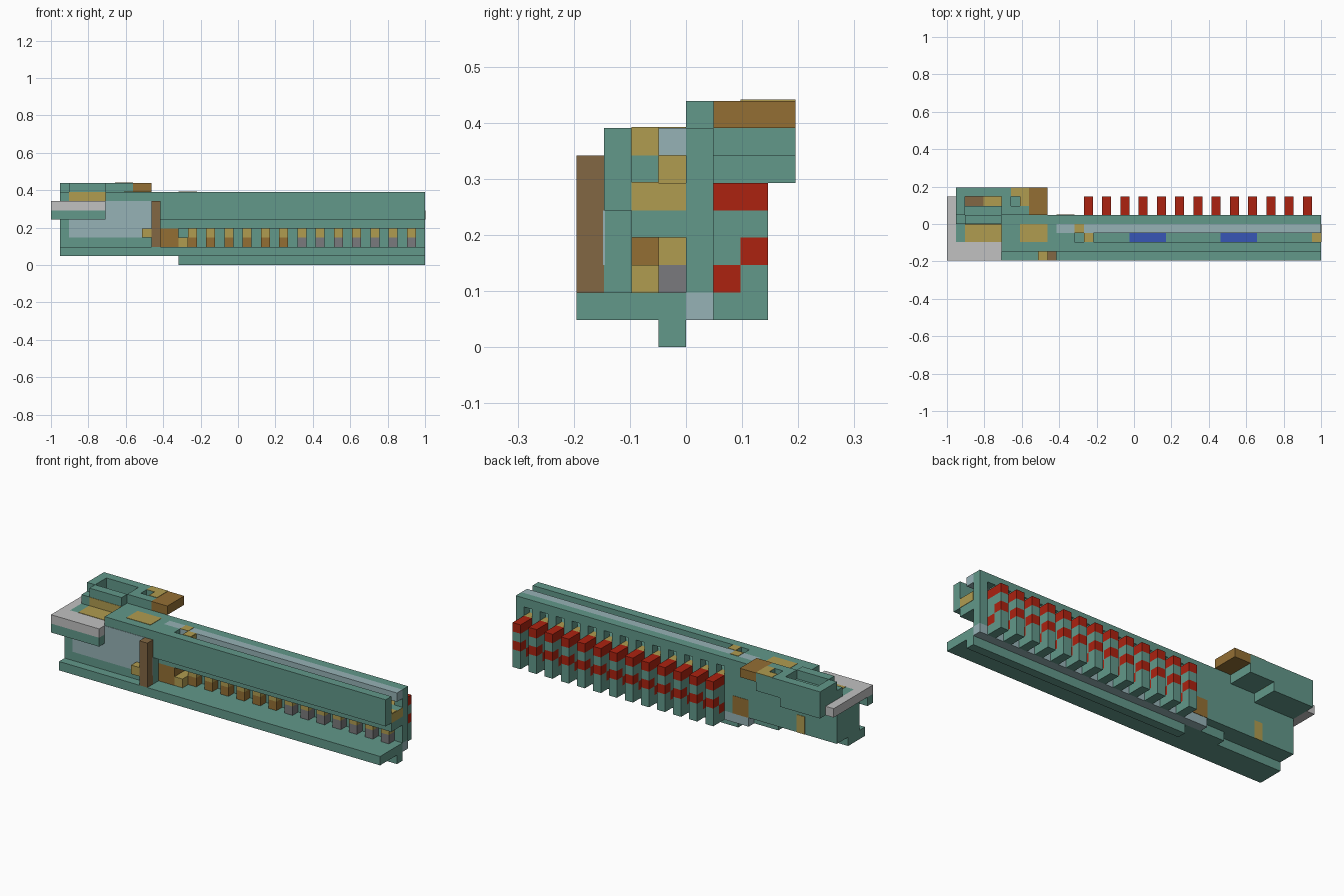
import bpy, bmesh
from mathutils import Vector

cube = bpy.data.objects.get("Cube")
if cube:
    bpy.data.objects.remove(cube, do_unlink=True)

UNIT = 2 / 41
ORIGIN = Vector((-1, -4 * UNIT, 0))


def linear(value):
    value /= 255
    return value / 12.92 if value < 0.04 else ((value + 0.055) / 1.055) ** 2.4


def material(name, rgb):
    mat = bpy.data.materials.new(name)
    mat.use_nodes = True
    colour = (*[linear(v) for v in rgb], 1)
    mat.diffuse_color = colour
    bsdf = next(n for n in mat.node_tree.nodes if n.type == "BSDF_PRINCIPLED")
    bsdf.inputs["Base Color"].default_value = colour
    return mat


green = material("sea green", (98, 152, 138))
pale = material("pale blue grey", (150, 178, 182))
yellow = material("dull yellow", (176, 156, 80))
brown = material("ochre brown", (148, 111, 52))
umber = material("umber", (130, 103, 67))
silver = material("silver", (193, 193, 193))
grey = material("mid grey", (122, 122, 125))
red = material("brick red", (172, 34, 16))
blue = material("blue", (55, 86, 182))


def cells(box):
    a, b, c, d, e, f = box
    return {(x, y, z) for x in range(a, b) for y in range(c, d) for z in range(e, f)}


def link(name, mat, bm):
    bmesh.ops.recalc_face_normals(bm, faces=bm.faces)
    mesh = bpy.data.meshes.new(name)
    bm.to_mesh(mesh)
    bm.free()
    mesh.materials.append(mat)
    bpy.context.collection.objects.link(bpy.data.objects.new(name, mesh))


def solid(name, mat, *boxes, cut=()):
    """Join blocks (x, y, z grid ranges), remove cuts and keep the outer skin."""
    filled = set().union(*map(cells, boxes)) - set().union(*map(cells, cut))
    bm = bmesh.new()
    for cell in filled:
        for axis in range(3):
            for side in (0, 1):
                step = list(cell)
                step[axis] += 2 * side - 1
                if tuple(step) in filled:
                    continue
                corners = []
                for p, q in ((0, 0), (1, 0), (1, 1), (0, 1)):
                    v = Vector(cell)
                    v[axis] += side
                    v[(axis + 1) % 3] += p
                    v[(axis + 2) % 3] += q
                    corners.append(bm.verts.new(v * UNIT + ORIGIN))
                bm.faces.new(corners if side else corners[::-1])
    bmesh.ops.remove_doubles(bm, verts=bm.verts, dist=UNIT / 10)
    bmesh.ops.dissolve_limit(bm, angle_limit=0.01, verts=bm.verts, edges=bm.edges)
    link(name, mat, bm)


def plate(name, mat, low, high):
    """Thin painted panel; its flat axis is the one with equal bounds."""
    low, high = Vector(low) * UNIT + ORIGIN, Vector(high) * UNIT + ORIGIN
    size = high - low
    bm = bmesh.new()
    bmesh.ops.create_cube(bm, size=1)
    for v in bm.verts:
        v.co = (low + high) / 2 + Vector(c * max(s, 0.004) for c, s in zip(v.co, size))
    link(name, mat, bm)


teeth = range(15, 41, 2)

# Base rail and keel
solid("base_rail", green, (1, 41, 0, 2, 1, 2), (1, 9, 2, 3, 1, 2), (9, 41, 2, 4, 1, 2))
solid("keel", green, (14, 41, 3, 4, 0, 1))
solid("back_sill", pale, (12, 41, 4, 5, 1, 2))

# Receiver body at the left end
solid("receiver", green, (1, 6, 1, 5, 2, 5), (1, 6, 2, 5, 5, 7),
      (6, 12, 1, 5, 2, 8), (1, 6, 4, 5, 7, 8), (2, 6, 4, 5, 8, 9))
plate("receiver_panel", pale, (2, 1, 3), (12, 1, 5))
plate("receiver_upper_panel", pale, (6, 1, 5), (12, 1, 7))
plate("receiver_top_patch", yellow, (8, 2, 8), (11, 4, 8))
plate("shelf_patch", yellow, (2, 2, 7), (6, 4, 7))
plate("shelf_wall_patch", yellow, (2, 4, 7), (6, 4, 8))
plate("back_lower_patch", yellow, (5, 5, 2), (6, 5, 4))

# Long barrel housing: front wall, open groove and back wall with ports
ports = [(i, i + 1, 4, 5, 6, 7) for i in teeth]
sills = [(i, i + 1, 4, 5, 5, 6) for i in teeth]
solid("front_wall", green, (12, 41, 1, 2, 5, 8))
solid("groove_floor", green, (12, 41, 2, 4, 4, 6), (12, 16, 2, 4, 6, 8),
      cut=[(14, 15, 2, 3, 6, 8), (15, 16, 3, 4, 6, 8), (12, 16, 3, 4, 7, 8)])
solid("back_wall", green, (12, 41, 4, 5, 2, 8), cut=ports + sills)
solid("port_sills", yellow, *sills)
solid("top_strip", pale, (12, 41, 3, 4, 7, 8))
plate("groove_end_top", yellow, (15, 2, 8), (16, 3, 8))
plate("groove_end_face", yellow, (16, 2, 7), (16, 3, 8))
plate("strip_patch", yellow, (14, 3, 8), (15, 4, 8))
plate("slot_end_patch", yellow, (15, 3, 6), (15, 4, 7))
plate("floor_end_patch", yellow, (40, 2, 6), (41, 3, 6))
plate("muzzle_patch", yellow, (41, 2, 5), (41, 4, 6))
for start in (20, 30):
    plate("groove_inlay", blue, (start, 2, 6), (start + 4, 3, 6))

# Row of two-tone teeth under the housing, and the feed block
solid("tooth_tops", yellow, *[(i, i + 1, 3, 4, 3, 4) for i in teeth])
solid("brown_tooth_feet", brown, *[(i, i + 1, 3, 4, 2, 3) for i in teeth if i < 27])
solid("grey_tooth_feet", grey, *[(i, i + 1, 3, 4, 2, 3) for i in teeth if i >= 27])
solid("feed_block", brown, (12, 14, 2, 4, 2, 4))
solid("feed_tip", yellow, (14, 15, 2, 4, 2, 3))
plate("feed_back_patch", brown, (12, 5, 2), (14, 5, 4))

# Rear fins with red bands
bands = [box for i in teeth for box in ((i, i + 1, 5, 7, 5, 6), (i, i + 1, 6, 7, 3, 4),
                                        (i, i + 1, 5, 6, 2, 3))]
solid("rear_fins", green, *[(i, i + 1, 5, 7, 1, 6) for i in teeth], cut=bands)
solid("fin_bands", red, *bands)

# Front lever
solid("lever_bar", umber, (11, 12, 0, 1, 2, 7))
solid("lever_knob", yellow, (10, 11, 0, 1, 3, 4))

# Silver hook plate around the left end
solid("hook_plate", silver, (0, 1, 0, 7, 6, 7), (0, 6, 0, 2, 6, 7))
solid("hook_backing", green, (0, 6, 0, 1, 5, 6), (1, 6, 1, 2, 5, 6))

# Stepped box on the rear with a long recess and a small square hole
solid("rear_box", green, (1, 9, 5, 8, 8, 9), (1, 9, 5, 8, 7, 8), (1, 6, 5, 8, 6, 7),
      cut=[(2, 6, 5, 6, 8, 9), (2, 6, 6, 7, 7, 9), (7, 8, 6, 7, 8, 9)])
solid("rear_box_lip", brown, (9, 11, 5, 8, 8, 9))
plate("recess_floor_brown", umber, (2, 6, 7), (4, 7, 7))
plate("recess_floor_yellow", yellow, (4, 6, 7), (6, 7, 7))
plate("hole_side_patch", yellow, (8, 6, 9), (9, 7, 9))
plate("hole_rear_patch", yellow, (7, 7, 9), (9, 8, 9))
